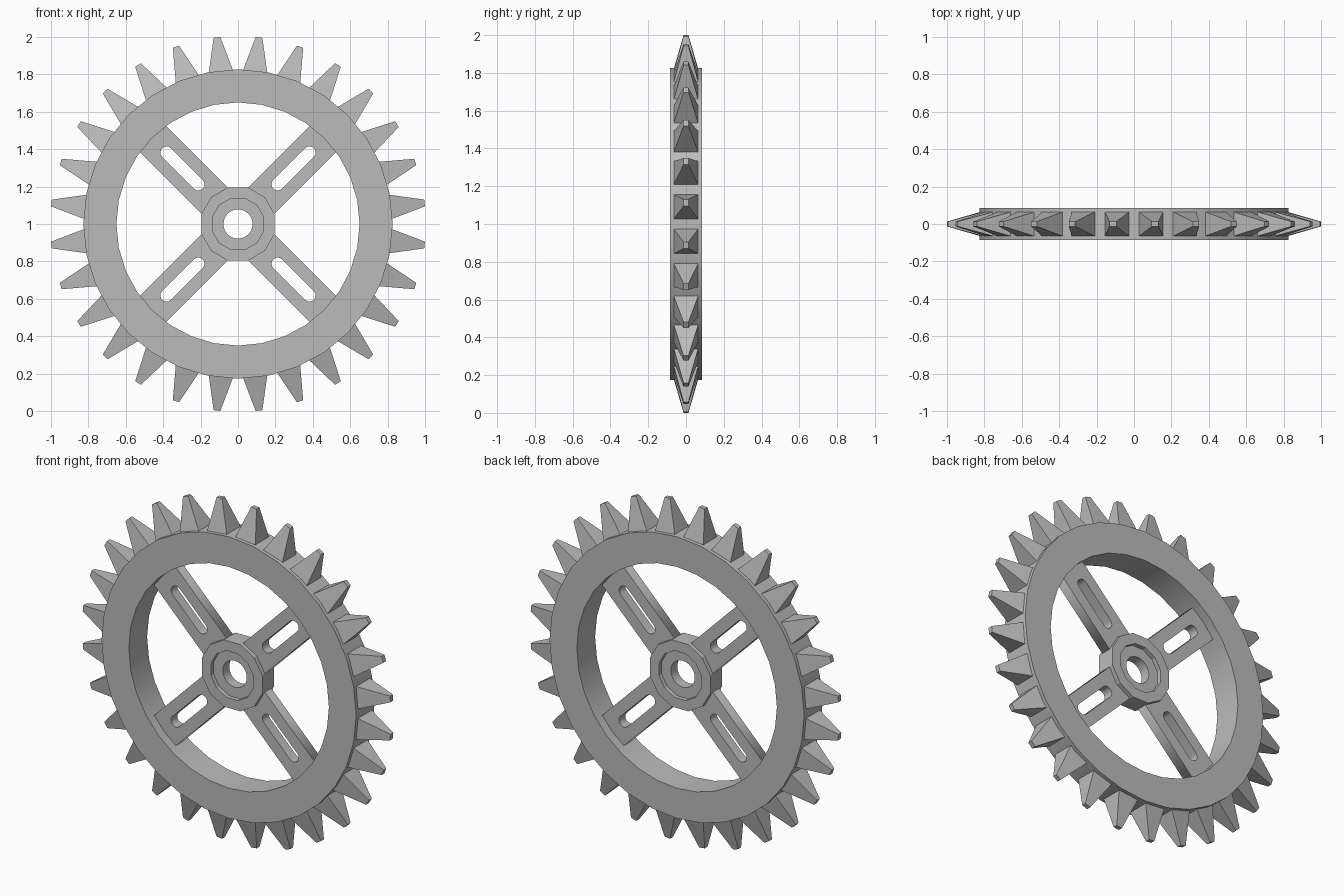
import bpy, bmesh
from math import pi, sin, cos, radians
from mathutils import Matrix, Vector

cube = bpy.data.objects.get("Cube")
if cube:
    bpy.data.objects.remove(cube, do_unlink=True)

# Single grey material
grey = bpy.data.materials.new("plain_grey")
grey.use_nodes = True
colour = (0.5, 0.5, 0.5, 1)
grey.diffuse_color = colour
grey.node_tree.nodes["Principled BSDF"].inputs["Base Color"].default_value = colour

CENTRE = Vector((0, 0, 1))


def add_object(name, mesh, matrix=Matrix()):
    ob = bpy.data.objects.new(name, mesh)
    bpy.context.collection.objects.link(ob)
    ob.matrix_world = Matrix.Translation(CENTRE) @ matrix
    if not mesh.materials:
        mesh.materials.append(grey)
    return ob


def finish(bm, name):
    bmesh.ops.recalc_face_normals(bm, faces=bm.faces)
    mesh = bpy.data.meshes.new(name)
    bm.to_mesh(mesh)
    bm.free()
    return add_object(name, mesh)


def smooth(ob, angle):
    bpy.ops.object.select_all(action="DESELECT")
    ob.select_set(True)
    bpy.context.view_layer.objects.active = ob
    bpy.ops.object.shade_smooth_by_angle(angle=radians(angle))


def lathe(name, profile, sides, radius_at=lambda r, i: r):
    """Sweep a closed (radius, y) profile around the wheel axle."""
    bm = bmesh.new()
    loops = []
    for i in range(sides):
        a = 2 * pi * i / sides
        loops.append([bm.verts.new((radius_at(r, i) * sin(a), y, radius_at(r, i) * cos(a)))
                      for r, y in profile])
    n = len(profile)
    for i in range(sides):
        here, there = loops[i], loops[(i + 1) % sides]
        for j in range(n):
            k = (j + 1) % n
            bm.faces.new((here[j], here[k], there[k], there[j]))
    return finish(bm, name)


# Outer rim
RIM_HALF = 0.085
rim = lathe("rim", [(0.65, -RIM_HALF), (0.827, -RIM_HALF),
                    (0.827, RIM_HALF), (0.65, RIM_HALF)], 32)
smooth(rim, 30)

# Twelve-sided hub with a shallow recess and a round bore
BORE, RECESS, HUB = 0.078, 0.142, 0.203
FACE, FLOOR = 0.055, 0.03


def hub_radius(r, i):
    return r * cos(pi / 12) if i % 2 == 0 and r > BORE else r


hub_half = [(BORE, -FLOOR), (RECESS, -FLOOR), (RECESS, -FACE), (HUB, -FACE)]
hub = lathe("hub", hub_half + [(r, -y) for r, y in reversed(hub_half)], 24, hub_radius)
smooth(hub, 20)

# Slotted spoke outline, extruded and reused four times
curve = bpy.data.curves.new("spoke_outline", "CURVE")
curve.dimensions = "2D"
curve.fill_mode = "BOTH"
curve.extrude = 0.03


def outline(points):
    spline = curve.splines.new("POLY")
    spline.points.add(len(points) - 1)
    for p, (u, v) in zip(spline.points, points):
        p.co = (u, v, 0, 1)
    spline.use_cyclic_u = True


outline([(0.17, -0.1), (0.67, -0.1), (0.67, 0.1), (0.17, 0.1)])
slot = []
for u, start in ((0.54, -pi / 2), (0.3, pi / 2)):
    for i in range(9):
        a = start + pi * i / 8
        slot.append((u + 0.033 * cos(a), 0.033 * sin(a)))
outline(slot)

helper = bpy.data.objects.new("spoke_helper", curve)
bpy.context.collection.objects.link(helper)
bpy.context.view_layer.update()
spoke_mesh = bpy.data.meshes.new_from_object(
    helper.evaluated_get(bpy.context.evaluated_depsgraph_get()))
bpy.data.objects.remove(helper, do_unlink=True)
spoke_mesh.materials.clear()

stand = Matrix.Rotation(pi / 2, 4, "X")
for i, name in enumerate(("upper_left", "lower_left", "lower_right", "upper_right")):
    turn = Matrix.Rotation(pi / 2 * i - pi / 4, 4, "Y")
    add_object(name + "_spoke", spoke_mesh, turn @ stand)

# Ring of tapered teeth
TEETH = 28
bm = bmesh.new()
for t in range(TEETH):
    turn = Matrix.Rotation(2 * pi * (t + 0.5) / TEETH, 4, "Y")
    base, tip = [
        [bm.verts.new(turn @ Vector((sx * w, sy * d, r)))
         for sx, sy in ((-1, -1), (1, -1), (1, 1), (-1, 1))]
        for r, w, d in ((0.79, 0.073, 0.073), (1.004, 0.018, 0.013))]
    bm.faces.new(base)
    bm.faces.new(tip)
    for j in range(4):
        k = (j + 1) % 4
        bm.faces.new((base[j], base[k], tip[k], tip[j]))
finish(bm, "teeth")
